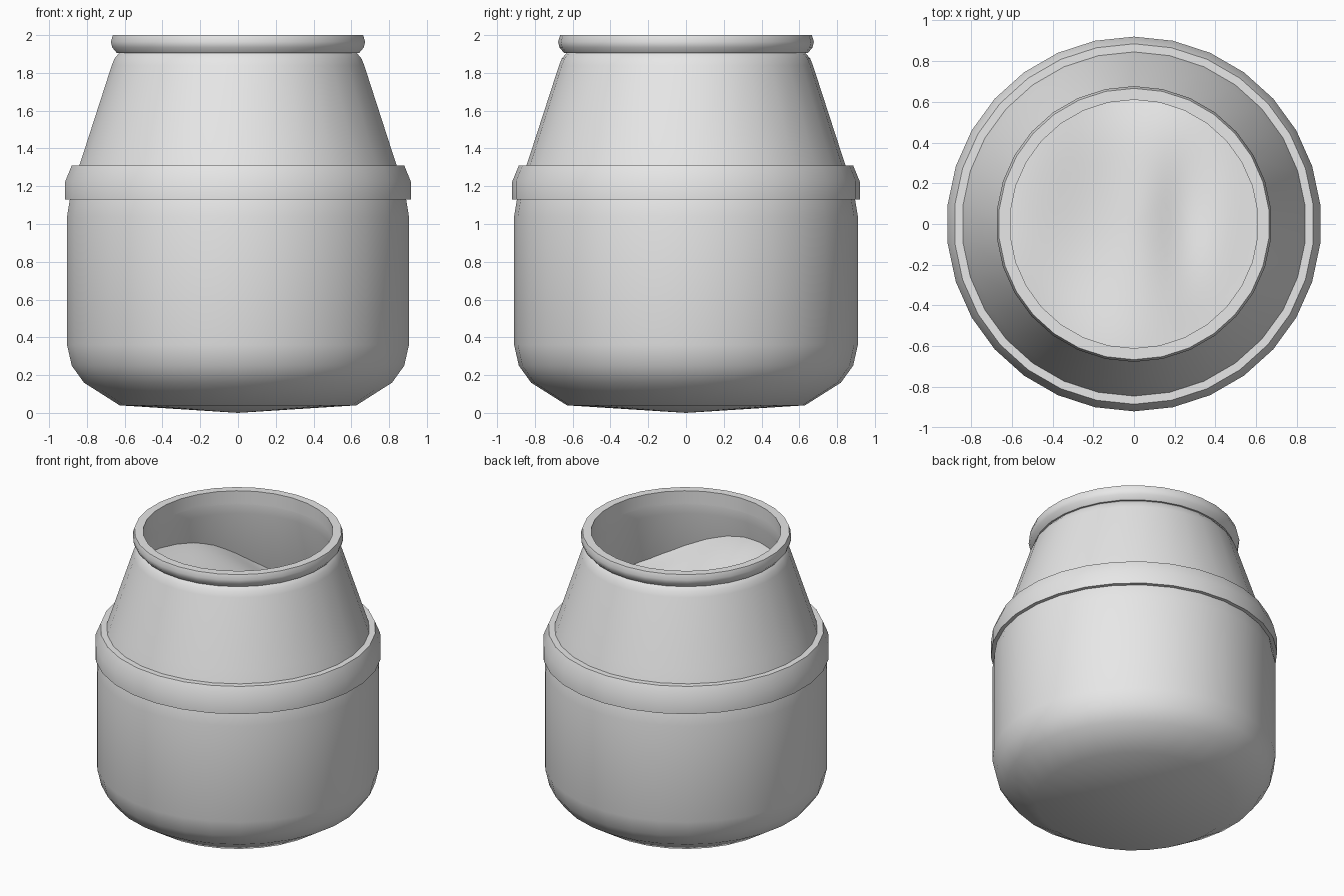
import bpy, math

cube = bpy.data.objects.get("Cube")
if cube:
    bpy.data.objects.remove(cube, do_unlink=True)

SIDES = 30

grey = bpy.data.materials.new("plain grey")
grey.use_nodes = True
grey.diffuse_color = (0.8, 0.8, 0.8, 1)
grey.node_tree.nodes["Principled BSDF"].inputs["Base Color"].default_value = (0.8, 0.8, 0.8, 1)


def finish(name, verts, faces):
    mesh = bpy.data.meshes.new(name)
    mesh.from_pydata(verts, [], faces)
    mesh.materials.append(grey)
    obj = bpy.data.objects.new(name, mesh)
    bpy.context.collection.objects.link(obj)
    bpy.ops.object.select_all(action="DESELECT")
    obj.select_set(True)
    bpy.context.view_layer.objects.active = obj
    bpy.ops.object.shade_smooth_by_angle(angle=math.radians(38))
    return obj


def lathe(name, profile, closed=False, tip=None):
    """Spin a bottom-to-top (radius, height) profile round z."""
    verts = []
    for r, z in profile:
        for i in range(SIDES):
            a = math.pi / 2 + math.tau * i / SIDES
            verts.append((r * math.cos(a), r * math.sin(a), z))
    faces = []
    rows = len(profile)
    for k in range(rows if closed else rows - 1):
        lo, hi = k * SIDES, (k + 1) % rows * SIDES
        for i in range(SIDES):
            j = (i + 1) % SIDES
            faces.append((lo + i, lo + j, hi + j, hi + i))
    if tip is not None:
        verts.append((0, 0, tip))
        faces += [((i + 1) % SIDES, i, len(verts) - 1) for i in range(SIDES)]
    return finish(name, verts, faces)


# Jar wall: rounded base, straight body, tapering shoulder, then the inside
lathe("jar_body", [
    (0.63, 0.04), (0.82, 0.16), (0.885, 0.25), (0.91, 0.36), (0.91, 1.04),
    (0.895, 1.13), (0.845, 1.31), (0.815, 1.40), (0.672, 1.84), (0.658, 1.875),
    (0.633, 1.905), (0.61, 1.92), (0.61, 1.84), (0.74, 1.42), (0.82, 1.10),
], tip=0.0)

# Band round the shoulder
lathe("shoulder_band", [(0.86, 1.13), (0.92, 1.13), (0.92, 1.225),
                        (0.885, 1.31), (0.84, 1.31)], closed=True)

# Rolled lip
lathe("rim", [(0.61, 1.905), (0.645, 1.905), (0.67, 1.935), (0.677, 1.965),
              (0.666, 2.0), (0.61, 2.0)], closed=True)


# Lumpy filling, heaped against the front right wall
def heap(x, y):
    slope = 1.55 - 0.15 * math.tanh(2.2 * (x + y))
    lumps = 0.025 * math.sin(6 * x + 2 * y) * math.cos(5 * y - 2 * x)
    gully = -0.05 * math.exp(-((x - 0.22) / 0.12) ** 2 - ((y - 0.05) / 0.3) ** 2)
    hollow = -0.06 * math.exp(-((x + 0.1) / 0.3) ** 2 - ((y - 0.6) / 0.15) ** 2)
    return slope + lumps + gully + hollow


RINGS, SPOKES = 16, 60
verts, faces = [(0, 0, heap(0, 0))], []
for k in range(1, RINGS + 1):
    for i in range(SPOKES):
        a = math.tau * i / SPOKES
        c, s = math.cos(a), math.sin(a)
        z = heap(0.65 * c * k / RINGS, 0.65 * s * k / RINGS)
        reach = 0.76 - 0.31 * (z - 1.4)
        verts.append((reach * c * k / RINGS, reach * s * k / RINGS, z))
for i in range(SPOKES):
    j = (i + 1) % SPOKES
    faces.append((0, 1 + i, 1 + j))
    for k in range(RINGS - 1):
        lo, hi = 1 + k * SPOKES, 1 + (k + 1) * SPOKES
        faces.append((lo + i, hi + i, hi + j, lo + j))
finish("filling", verts, faces)
